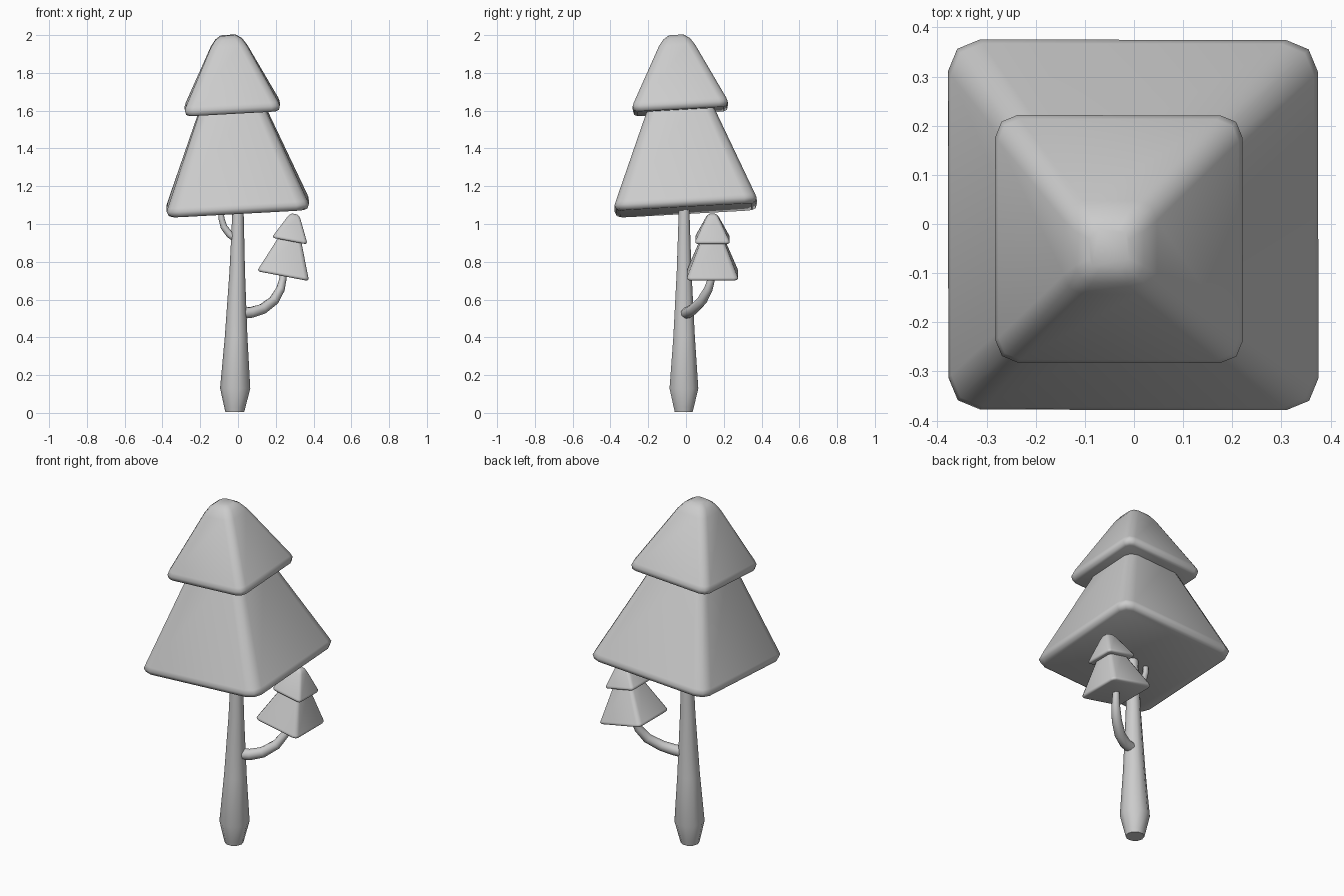
import bpy, bmesh, math
from mathutils import Vector, Matrix

if "Cube" in bpy.data.objects:
    bpy.data.objects.remove(bpy.data.objects["Cube"])

UP = Vector((0, 0, 1))


def loft(name, rings, angle):
    """Skin a stack of equal-length rings, cap both ends and smooth it."""
    bm = bmesh.new()
    loops = [[bm.verts.new(p) for p in ring] for ring in rings]
    n = len(loops[0])
    for a, b in zip(loops, loops[1:]):
        for i in range(n):
            j = (i + 1) % n
            bm.faces.new((a[i], a[j], b[j], b[i]))
    bm.faces.new(loops[0][::-1])
    bm.faces.new(loops[-1])
    bmesh.ops.recalc_face_normals(bm, faces=bm.faces)
    mesh = bpy.data.meshes.new(name)
    bm.to_mesh(mesh)
    bm.free()
    ob = bpy.data.objects.new(name, mesh)
    bpy.context.collection.objects.link(ob)
    bpy.ops.object.select_all(action='DESELECT')
    ob.select_set(True)
    bpy.context.view_layer.objects.active = ob
    bpy.ops.object.shade_smooth_by_angle(angle=math.radians(angle))
    return ob


def rounded_square(half, r, z):
    pts = []
    for q in range(4):
        for s in range(3):
            a = math.radians(q * 90 + s * 45)
            c = math.radians(q * 90 + 45)
            k = (half - r) * math.sqrt(2)
            pts.append(Vector((k * math.cos(c) + r * math.cos(a),
                               k * math.sin(c) + r * math.sin(a), z)))
    return pts


def tube(name, path, sides):
    """path: (x, y, z, radius)"""
    pts = [Vector(p[:3]) for p in path]
    rings = []
    for i, p in enumerate(pts):
        t = pts[min(i + 1, len(pts) - 1)] - pts[max(i - 1, 0)]
        rot = UP.rotation_difference(t)
        rings.append([p + rot @ (path[i][3] * Vector((math.cos(a), math.sin(a), 0)))
                      for a in (2 * math.pi * k / sides for k in range(sides))])
    return loft(name, rings, 60)


# Foliage profiles: (height, half width, corner radius)
LOWER = [(0, .35, .05), (.008, .368, .06), (.03, .377, .065), (.05, .37, .065),
         (.60, .15, .05)]
UPPER = [(.525, .23, .03), (.532, .246, .04), (.555, .252, .045), (.575, .245, .045),
         (.875, .095, .04), (.91, .07, .035), (.93, .04, .02)]


def foliage(prefix, origin, axis, scale):
    rot = UP.rotation_difference(Vector(axis)).to_matrix().to_4x4()
    m = Matrix.Translation(origin) @ rot @ Matrix.Scale(scale, 4)
    for part, profile in (("lower_tier", LOWER), ("upper_tier", UPPER)):
        loft(prefix + part, [[m @ p for p in rounded_square(h, r, z)]
                             for z, h, r in profile], 60)


# Main crown and the small crown on the side branch
foliage("crown_", (0, 0, 1.072), (-.055, -.055, 1), 1)
foliage("small_crown_", (.238, .14, .724), (.19, 0, 1), .36)

# Trunk with a narrowed foot
tube("trunk", [(-.017, -.012, .006, .05), (-.017, -.012, .03, .056),
               (-.015, -.011, .13, .08), (-.01, -.01, .4, .06),
               (-.004, -.01, .75, .041), (0, -.01, 1.06, .03), (0, -.01, 1.15, .028)], 10)

# Side branch carrying the small crown
tube("side_branch", [(.02, .0, .528, .031), (.07, .012, .532, .03), (.13, .04, .55, .029),
                     (.19, .085, .595, .027), (.225, .118, .655, .023),
                     (.238, .135, .71, .019), (.242, .14, .76, .017)], 8)

# Short twig curving up under the main crown
tube("twig", [(-.015, -.01, .925, .02), (-.045, -.01, .945, .019), (-.075, -.01, .985, .018),
              (-.088, -.01, 1.03, .016), (-.09, -.01, 1.08, .014)], 8)
